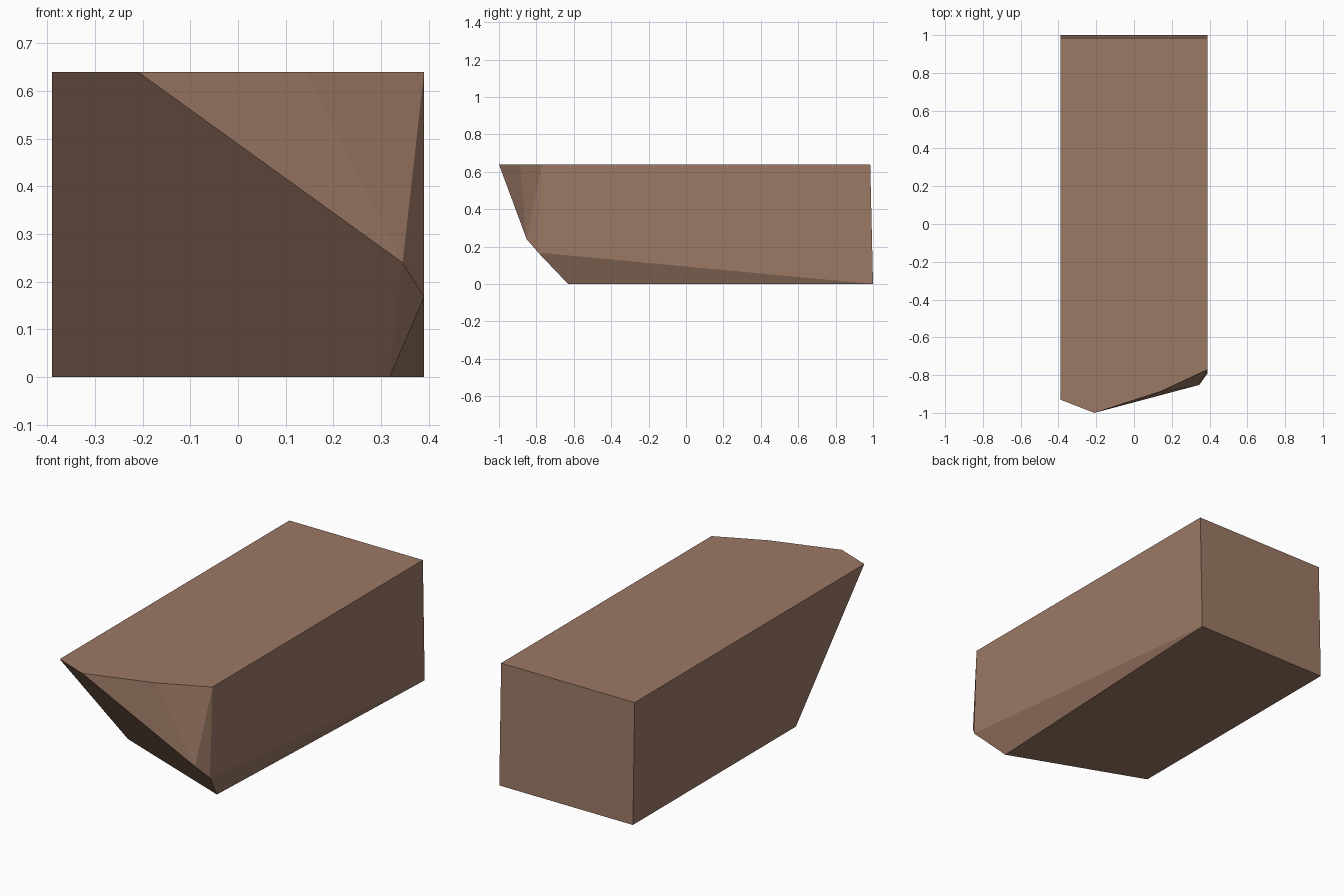
import bpy, bmesh, math

if "Cube" in bpy.data.objects:
    bpy.data.objects.remove(bpy.data.objects["Cube"])

W, H = 0.39, 0.64

# Corner points of the cut block, by level
top = [(-W, 0.985), (W, 0.985), (W, -0.77), (0.14, -0.887), (-0.21, -1.0), (-W, -0.93)]
bottom = [(-W, 1.0), (W, 1.0), (0.318, -0.63), (-W, -0.36)]
chips = [(0.345, -0.852, 0.24), (W, -0.79, 0.168)]

# Faceted convex block
bm = bmesh.new()
for x, y in top:
    bm.verts.new((x, y, H))
for x, y in bottom:
    bm.verts.new((x, y, 0))
for p in chips:
    bm.verts.new(p)
bmesh.ops.convex_hull(bm, input=bm.verts[:])
bmesh.ops.dissolve_limit(bm, angle_limit=math.radians(0.5),
                         verts=bm.verts[:], edges=bm.edges[:])
bmesh.ops.recalc_face_normals(bm, faces=bm.faces[:])

mesh = bpy.data.meshes.new("stone_block")
bm.to_mesh(mesh)
bm.free()
block = bpy.data.objects.new("stone_block", mesh)
bpy.context.collection.objects.link(block)

# Brown material
mat = bpy.data.materials.new("brown")
mat.diffuse_color = (0.33, 0.19, 0.13, 1)
mat.use_nodes = True
mat.node_tree.nodes["Principled BSDF"].inputs["Base Color"].default_value = mat.diffuse_color
mesh.materials.append(mat)
